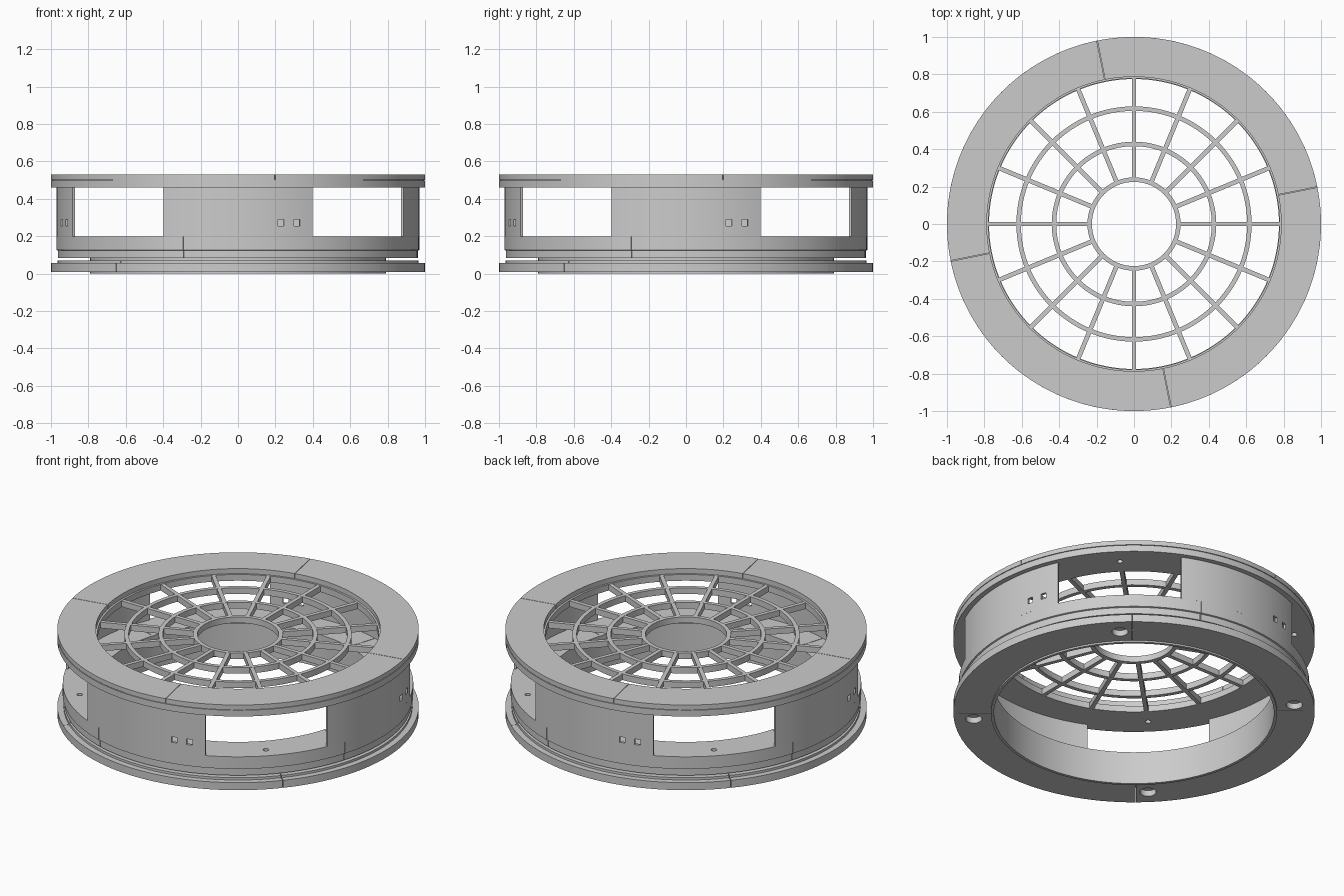
import bpy, bmesh
from math import radians, cos, sin, pi
from mathutils import Matrix

if "Cube" in bpy.data.objects:
    bpy.data.objects.remove(bpy.data.objects["Cube"])

grey = bpy.data.materials.new("plain grey")
grey.use_nodes = True
grey.diffuse_color = (0.6, 0.6, 0.6, 1)
grey.node_tree.nodes["Principled BSDF"].inputs["Base Color"].default_value = (0.6, 0.6, 0.6, 1)


def finish(name, bm):
    bmesh.ops.recalc_face_normals(bm, faces=bm.faces)
    mesh = bpy.data.meshes.new(name)
    bm.to_mesh(mesh)
    bm.free()
    mesh.materials.append(grey)
    obj = bpy.data.objects.new(name, mesh)
    bpy.context.collection.objects.link(obj)
    return obj


def sweep(bm, profile, start, end, steps):
    """Revolve a closed (radius, height) profile between two angles in degrees."""
    closed = end - start >= 360
    rows = []
    for i in range(steps if closed else steps + 1):
        a = radians(start + (end - start) * i / steps)
        rows.append([bm.verts.new((r * cos(a), r * sin(a), z)) for r, z in profile])
    n = len(profile)
    for i in range(steps):
        p, q = rows[i], rows[(i + 1) % len(rows)]
        for j in range(n):
            k = (j + 1) % n
            bm.faces.new((p[j], p[k], q[k], q[j]))
    if not closed:
        bm.faces.new(rows[0])
        bm.faces.new(rows[-1])


def box(r0, r1, z0, z1):
    return [(r0, z0), (r1, z0), (r1, z1), (r0, z1)]


def ring(name, profile, steps=128):
    bm = bmesh.new()
    sweep(bm, profile, 0, 360, steps)
    return finish(name, bm)


def quarters(name, profile, start, span=90, steps=32):
    """Four equal arcs, a quarter turn apart."""
    bm = bmesh.new()
    for k in range(4):
        sweep(bm, profile, start + 90 * k, start + 90 * k + span, steps)
    return finish(name, bm)


def cut(obj, bm):
    cutter = finish("cutter", bm)
    cutter.hide_render = True
    mod = obj.modifiers.new("holes", "BOOLEAN")
    mod.operation, mod.solver, mod.object = "DIFFERENCE", "EXACT", cutter
    bpy.context.view_layer.objects.active = obj
    bpy.ops.object.modifier_apply(modifier=mod.name)
    bpy.data.objects.remove(cutter)


def drills(radius, z0, z1):
    """Four upright cylinders on the diagonals."""
    bm = bmesh.new()
    for k in range(4):
        a = radians(45 + 90 * k)
        place = Matrix.Translation((0.89 * cos(a), 0.89 * sin(a), (z0 + z1) / 2))
        bmesh.ops.create_cone(bm, cap_ends=True, segments=24, radius1=radius,
                              radius2=radius, depth=z1 - z0, matrix=place)
    return bm


GAP = 0.2
parts = []

# Base ring with a stepped shoulder, and the collar that carries it
base = quarters("base_ring", [(0.79, 0.01), (1, 0.01), (1, 0.056), (0.965, 0.056),
                              (0.965, 0.07), (0.79, 0.07)], -40.5, 90 - GAP)
cut(base, drills(0.045, -0.05, 0.045))
cut(base, drills(0.016, 0.03, 0.1))
parts += [base, ring("inner_collar", box(0.775, 0.792, 0, 0.2))]

# Lower ring forming the floor of the window openings
floor = quarters("lower_ring", [(0.79, 0.083), (0.962, 0.083), (0.962, 0.123),
                                (0.97, 0.126), (0.97, 0.2), (0.79, 0.2)], -17.4, 90 - GAP)
cut(floor, drills(0.016, 0.05, 0.25))
parts.append(floor)

# Four curved wall panels, each with a pair of square slots
walls = quarters("wall_panels", box(0.955, 0.97, 0.198, 0.462), -24.3, 48.6, 24)
slots = bmesh.new()
for k in range(4):
    for offset in (13.7, 18.95):
        turn = Matrix.Rotation(radians(90 * k + offset), 4, "Z")
        place = turn @ Matrix.Translation((0.96, 0, 0.272)) @ Matrix.Diagonal((0.1, 0.034, 0.034, 1))
        bmesh.ops.create_cube(slots, size=1, matrix=place)
cut(walls, slots)
parts.append(walls)

# Upper rim and the segmented cover ring on it
rim = ring("upper_rim", box(0.778, 1, 0.46, 0.498))
cut(rim, drills(0.016, 0.4, 0.485))
parts += [rim, ring("rim_groove", box(0.79, 0.994, 0.497, 0.504)),
          quarters("cover_ring", box(0.787, 1, 0.502, 0.53), 11.5, 90 - GAP)]

# Grille: three hoops joined by sixteen spokes
for name, r in (("grille_hub", 0.237), ("grille_middle_hoop", 0.428), ("grille_outer_hoop", 0.617)):
    parts.append(ring(name, box(r - 0.012, r + 0.012, 0.46, 0.497), 96))
spokes = bmesh.new()
for k in range(16):
    place = (Matrix.Rotation(k * pi / 8, 4, "Z") @ Matrix.Translation((0.512, 0, 0.4785))
             @ Matrix.Diagonal((0.54, 0.024, 0.036, 1)))
    bmesh.ops.create_cube(spokes, size=1, matrix=place)
parts.append(finish("grille_spokes", spokes))

# Smooth the curved faces, keep the edges crisp
bpy.ops.object.select_all(action="DESELECT")
for obj in parts:
    obj.select_set(True)
bpy.context.view_layer.objects.active = parts[0]
bpy.ops.object.shade_smooth_by_angle(angle=radians(30))
